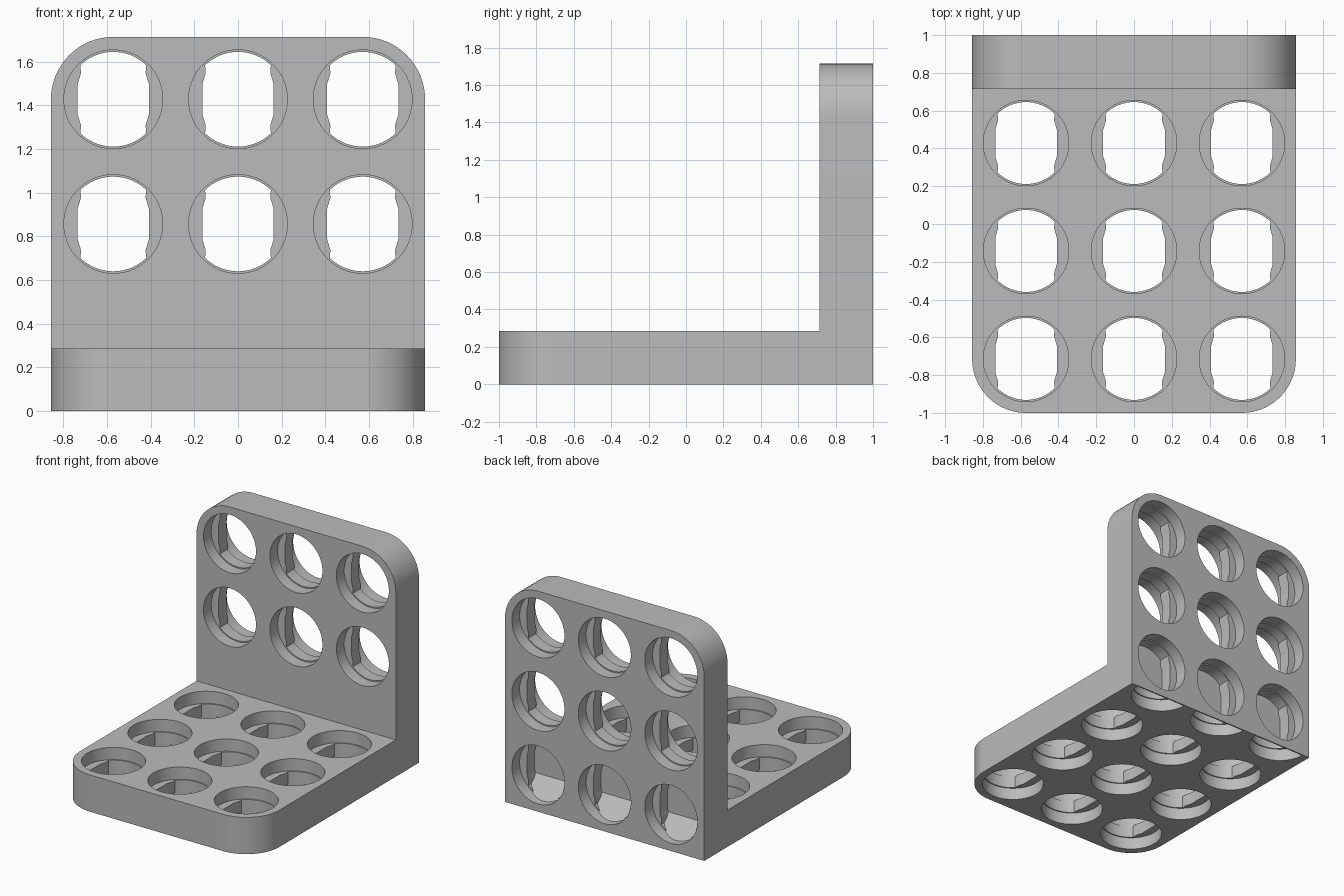
import bpy, bmesh
from math import cos, sin, radians
from mathutils import Vector

cube = bpy.data.objects.get("Cube")
if cube:
    bpy.data.objects.remove(cube, do_unlink=True)

PITCH = 4 / 7                 # hole spacing
T = PITCH / 2                 # plate thickness and corner radius
W = 1.5 * PITCH               # half width
H = 3 * PITCH                 # wall height
LAYER = T / 3                 # depth of each step inside a hole
BORE, SLOT = 0.226, 0.217     # hole radii


def arc(cx, cy, r, a0, a1, n):
    return [(cx + r * cos(radians(a0 + (a1 - a0) * i / n)),
             cy + r * sin(radians(a0 + (a1 - a0) * i / n))) for i in range(n + 1)]


# Frames: u across, v along the plate, w depth from the outer side
def base_frame(u, v, w):
    return Vector((u, v, w))


def wall_frame(u, v, w):
    return Vector((u, 1 - w, v))


def add_prism(bm, profile, frame, lo, hi, clip=None):
    """Extrude a profile; clip = (offset, sign) trims it along the mitre y + z = offset."""
    part = bmesh.new()
    ends = [[part.verts.new(frame(u, v, w)) for u, v in profile] for w in (lo, hi)]
    n = len(profile)
    part.faces.new(ends[0])
    part.faces.new(ends[1][::-1])
    for i in range(n):
        j = (i + 1) % n
        part.faces.new((ends[0][i], ends[1][i], ends[1][j], ends[0][j]))
    if clip:
        offset, sign = clip
        cut = bmesh.ops.bisect_plane(
            part, geom=part.verts[:] + part.edges[:] + part.faces[:],
            plane_co=(0, offset, 0), plane_no=(0, sign, sign), clear_outer=True)
        rim = [e for e in part.edges if e.is_boundary]
        bmesh.ops.holes_fill(part, edges=rim, sides=0)
    bmesh.ops.recalc_face_normals(part, faces=part.faces[:])
    temp = bpy.data.meshes.new("temp")
    part.to_mesh(temp)
    part.free()
    bm.from_mesh(temp)
    bpy.data.meshes.remove(temp)


def make_object(name, bm):
    mesh = bpy.data.meshes.new(name)
    bm.to_mesh(mesh)
    bm.free()
    obj = bpy.data.objects.new(name, mesh)
    bpy.context.collection.objects.link(obj)
    return obj


def apply_boolean(target, tool, operation):
    tool.hide_render = True
    mod = target.modifiers.new("boolean", 'BOOLEAN')
    mod.operation, mod.solver, mod.object = operation, 'EXACT', tool
    bpy.context.view_layer.objects.active = target
    bpy.ops.object.modifier_apply(modifier=mod.name)
    bpy.data.objects.remove(tool, do_unlink=True)


# Plates: the base is rounded at the front, the wall at the top
base_outline = ([(W, 1), (-W, 1)] + arc(-W + T, -1 + T, T, 180, 270, 16)
                + arc(W - T, -1 + T, T, 270, 360, 16))
wall_outline = ([(-W, 0), (W, 0)] + arc(W - T, H - T, T, 0, 90, 16)
                + arc(-W + T, H - T, T, 90, 180, 16))
bm = bmesh.new()
add_prism(bm, base_outline, base_frame, 0, T)
bracket = make_object("angle_bracket", bm)
bm = bmesh.new()
add_prism(bm, wall_outline, wall_frame, 0, T)
apply_boolean(bracket, make_object("wall_plate", bm), 'UNION')


# Hole profiles: a round bore and a narrower slot with side ridges
def bore(cx, cy):
    return arc(cx, cy, BORE, 0, 360, 64)[:-1]


def slot(cx, cy):
    ridge = [(-0.148, 0.12), (-0.163, 0.07), (-0.163, -0.07), (-0.148, -0.12)]
    return (arc(cx, cy, SLOT, 46, 134, 16) + [(cx + x, cy + y) for x, y in ridge]
            + arc(cx, cy, SLOT, 226, 314, 16) + [(cx - x, cy - y) for x, y in ridge])


columns = [-PITCH, 0, PITCH]
through = [(base_frame, -1 + T + i * PITCH) for i in range(3)]
through += [(wall_frame, T + i * PITCH) for i in (1, 2)]
# Blind holes at the corner end on the mitre between the plates
blind = [(base_frame, 1, (0.99, 1)), (wall_frame, T, (1, -1))]

bores, slots = bmesh.new(), bmesh.new()
for x in columns:
    for frame, v in through:
        add_prism(bores, bore(x, v), frame, -0.05, LAYER)
        add_prism(bores, bore(x, v), frame, T - LAYER, T + 0.05)
        add_prism(slots, slot(x, v), frame, -0.05, T + 0.05)
    for frame, v, clip in blind:
        add_prism(bores, bore(x, v), frame, -0.05, LAYER, clip)
        add_prism(slots, slot(x, v), frame, -0.05, 2 * LAYER, clip)
apply_boolean(bracket, make_object("bore_cutter", bores), 'DIFFERENCE')
apply_boolean(bracket, make_object("slot_cutter", slots), 'DIFFERENCE')

# Single grey material
grey = bpy.data.materials.new("plain_grey")
grey.use_nodes = True
color = (0.5, 0.5, 0.5, 1)
grey.diffuse_color = color
grey.node_tree.nodes["Principled BSDF"].inputs["Base Color"].default_value = color
bracket.data.materials.clear()
bracket.data.materials.append(grey)
for face in bracket.data.polygons:
    face.material_index = 0

bpy.ops.object.select_all(action='DESELECT')
bracket.select_set(True)
bpy.context.view_layer.objects.active = bracket
bpy.ops.object.shade_smooth_by_angle(angle=radians(30))
